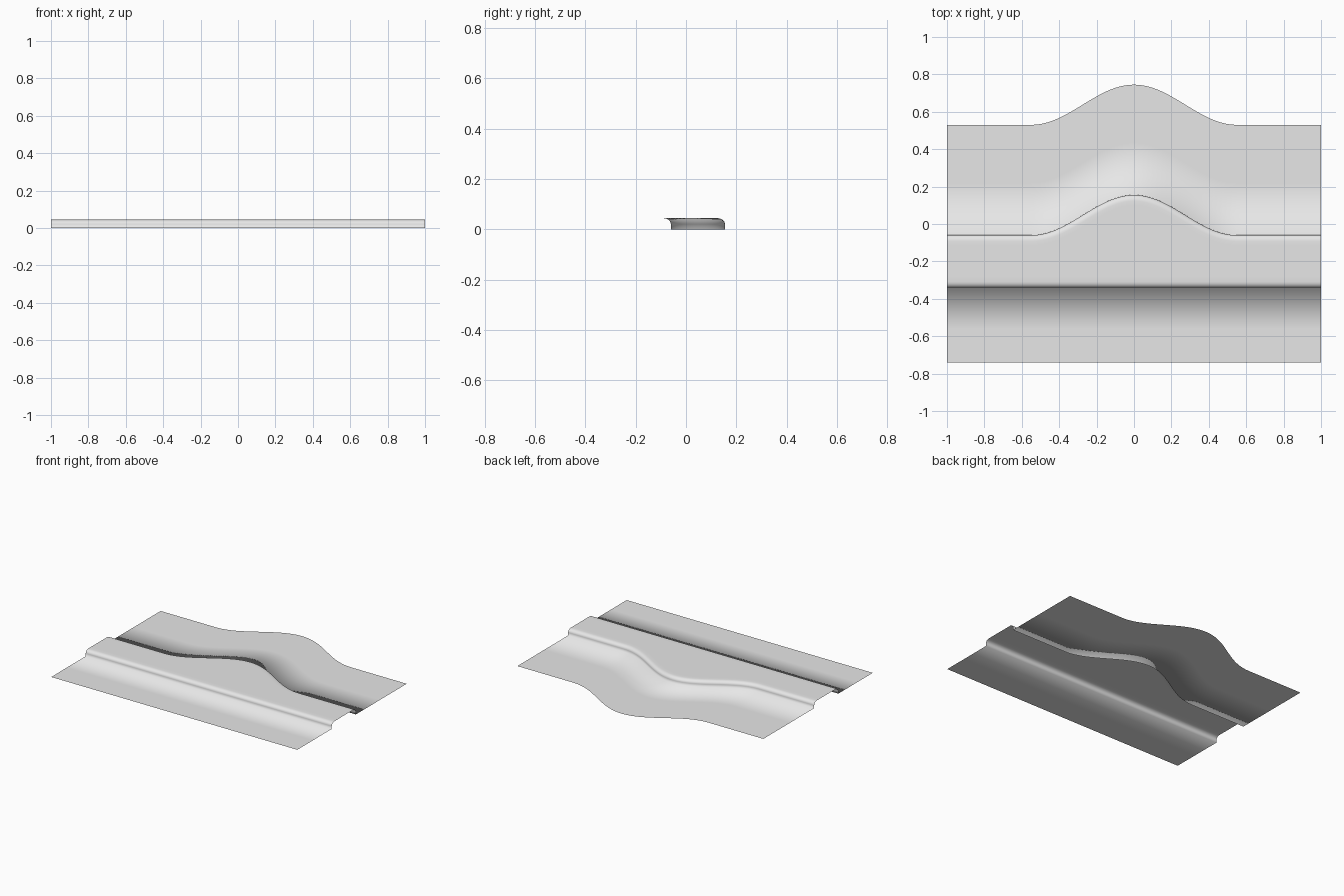
import bpy, bmesh, math

if "Cube" in bpy.data.objects:
    bpy.data.objects.remove(bpy.data.objects["Cube"])

HEIGHT = 0.045   # raised walkway height
BULGE = 0.215    # how far the curved kerb swings out
HALF = 0.55      # half width of the swing
COLS = 80


def bulge(x):
    return BULGE * 0.5 * (1 + math.cos(math.pi * x / HALF)) if abs(x) < HALF else 0.0


def slope(x):
    return -BULGE * 0.5 * math.pi / HALF * math.sin(math.pi * x / HALF) if abs(x) < HALF else 0.0


def kerb_arc(steps=5, run=0.032, drop=0.024):
    """Rounded kerb nose: (distance back from wall, z), wall to top."""
    return [(run * (1 - math.cos(a)), HEIGHT - drop * (1 - math.sin(a)))
            for a in (math.pi / 2 * i / steps for i in range(steps + 1))]


# Cross-section rows: (y, z, inset from curved wall or None when straight, follows bulge)
rows = [(-0.74, 0, 0, False), (-0.56, 0, 0, False), (-0.34, 0, 0, False)]
rows += [(-0.34 + d, z, 0, False) for d, z in kerb_arc()]
rows += [(-0.28, HEIGHT, 0, False)]
rows += [(-0.06, HEIGHT, 0.055, True)]
rows += [(-0.06, z, d, True) for d, z in reversed(kerb_arc())]
rows += [(-0.06, 0, 0, True), (0.22, 0, 0, True), (0.53, 0, 0, True)]

# One continuous sheet: front lane, raised walkway, rear lane
bm = bmesh.new()
grid = []
for y, z, inset, curved in rows:
    line = []
    for i in range(COLS + 1):
        x = -1 + 2 * i / COLS
        px, py = x, y
        if curved:
            s = slope(x)
            n = math.hypot(1, s)
            px, py = x + inset * s / n, y + bulge(x) - inset / n
        line.append(bm.verts.new((px, py, z)))
    grid.append(line)
for a, b in zip(grid, grid[1:]):
    for i in range(COLS):
        bm.faces.new((a[i], a[i + 1], b[i + 1], b[i])).smooth = True

mesh = bpy.data.meshes.new("kerbed_walkway")
bm.to_mesh(mesh)
bm.free()
walkway = bpy.data.objects.new("kerbed_walkway", mesh)
bpy.context.collection.objects.link(walkway)

# Plain grey surface
grey = bpy.data.materials.new("light_grey")
grey.diffuse_color = (0.8, 0.8, 0.8, 1)
grey.use_nodes = True
grey.node_tree.nodes["Principled BSDF"].inputs["Base Color"].default_value = grey.diffuse_color
mesh.materials.append(grey)
